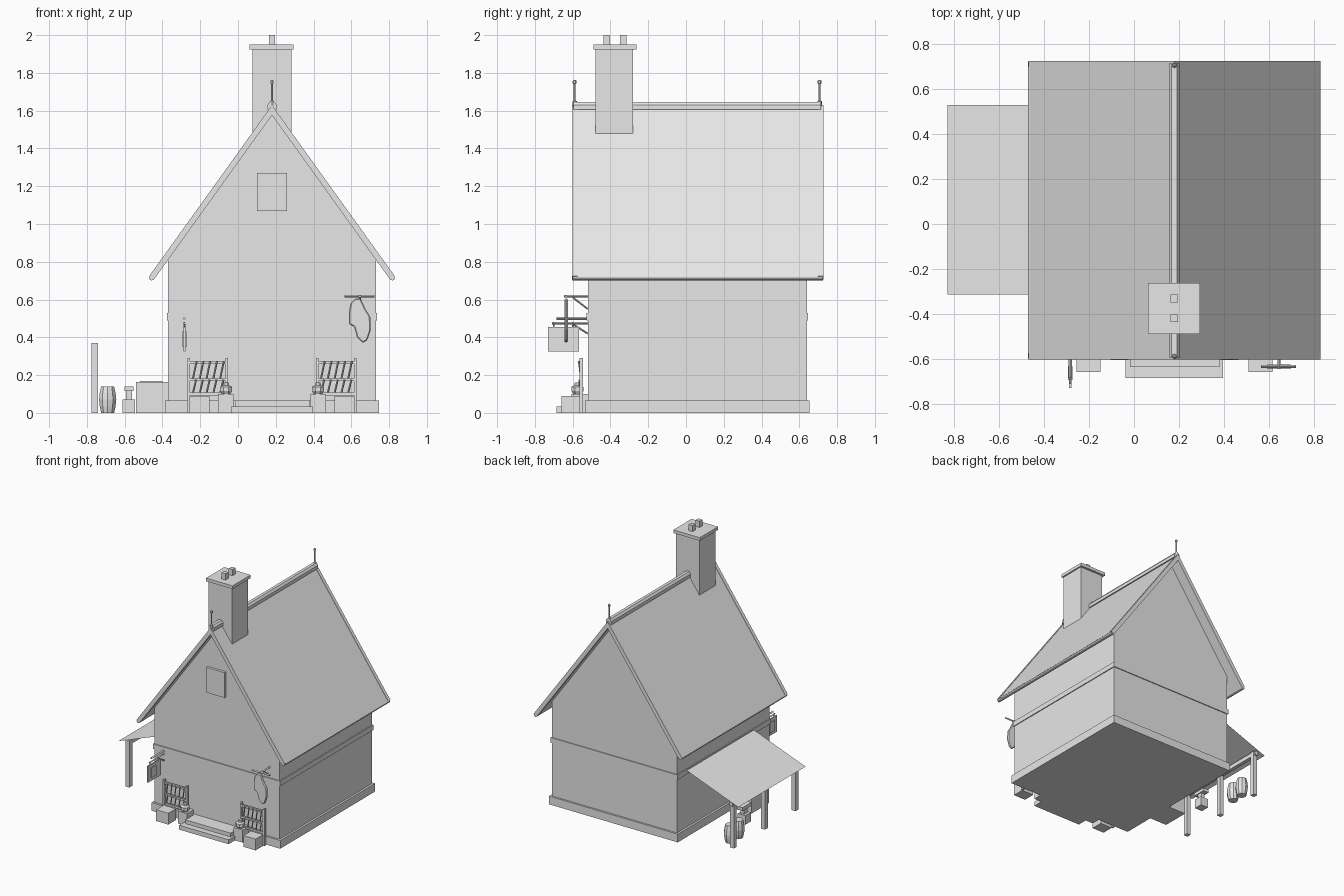
import bpy, bmesh, math
from mathutils import Vector

if "Cube" in bpy.data.objects:
    bpy.data.objects.remove(bpy.data.objects["Cube"])

grey = bpy.data.materials.new("plain_grey")
grey.use_nodes = True
grey.diffuse_color = (0.8, 0.8, 0.8, 1)
grey.node_tree.nodes["Principled BSDF"].inputs["Base Color"].default_value = (0.8, 0.8, 0.8, 1)

CX = 0.18            # house centre line
FRONT, BACK = -0.52, 0.64
HALF = 0.55          # half width of the walls
SLOPE = 1.392        # roof pitch
APEX = 1.625


def finish(name, bm):
    bmesh.ops.recalc_face_normals(bm, faces=bm.faces)
    mesh = bpy.data.meshes.new(name)
    bm.to_mesh(mesh)
    bm.free()
    mesh.materials.append(grey)
    ob = bpy.data.objects.new(name, mesh)
    bpy.context.collection.objects.link(ob)
    return ob


def box(name, x, y, z):
    bm = bmesh.new()
    bmesh.ops.create_cube(bm, size=1)
    for v in bm.verts:
        v.co = [lo + (c + 0.5) * (hi - lo) for c, (lo, hi) in zip(v.co, (x, y, z))]
    return finish(name, bm)


def prism(name, outline, y0, y1):
    """Extrude an xz outline along y."""
    bm = bmesh.new()
    face = bm.faces.new([bm.verts.new((x, y0, z)) for x, z in outline])
    ext = bmesh.ops.extrude_face_region(bm, geom=[face])["geom"]
    bmesh.ops.translate(bm, vec=(0, y1 - y0, 0),
                        verts=[g for g in ext if isinstance(g, bmesh.types.BMVert)])
    return finish(name, bm)


def rod(name, a, b, r, sides=4):
    a, b = Vector(a), Vector(b)
    bm = bmesh.new()
    bmesh.ops.create_cone(bm, cap_ends=True, segments=sides, radius1=r, radius2=r,
                          depth=(b - a).length)
    bmesh.ops.rotate(bm, verts=bm.verts, cent=(0, 0, 0),
                     matrix=Vector((0, 0, 1)).rotation_difference(b - a).to_matrix())
    bmesh.ops.translate(bm, verts=bm.verts, vec=(a + b) / 2)
    return finish(name, bm)


def lathe(name, x, y, profile, sides=8):
    """Spin radius/height pairs about a vertical axis."""
    bm = bmesh.new()
    rings = [[bm.verts.new((x + r * math.cos(t), y + r * math.sin(t), z))
              for t in (2 * math.pi * (i + 0.5) / sides for i in range(sides))]
             for r, z in profile]
    for lo, hi in zip(rings, rings[1:]):
        for i in range(sides):
            j = (i + 1) % sides
            bm.faces.new((lo[i], lo[j], hi[j], hi[i]))
    bm.faces.new(rings[0])
    bm.faces.new(rings[-1])
    return finish(name, bm)


# House body
wall_top = APEX - 0.045 - HALF * SLOPE
prism("walls", [(CX - HALF, 0), (CX + HALF, 0), (CX + HALF, wall_top),
                (CX, APEX - 0.045), (CX - HALF, wall_top)], FRONT, BACK)
box("plinth", (CX - 0.566, CX + 0.566), (FRONT - 0.015, BACK + 0.015), (0, 0.065))
box("wall_band", (CX - HALF - 0.007, CX + HALF + 0.007), (FRONT - 0.007, BACK + 0.007), (0.49, 0.53))
box("attic_shutter", (0.1, 0.26), (FRONT - 0.02, FRONT), (1.07, 1.27))


# Roof
def roof(name, y0, y1, grow=0.0):
    top, low = APEX + grow, APEX - 0.045 - grow
    w, wi = 0.65, 0.625
    prism(name, [(CX - w, top - w * SLOPE), (CX, top), (CX + w, top - w * SLOPE),
                 (CX + wi, low - wi * SLOPE), (CX, low), (CX - wi, low - wi * SLOPE)], y0, y1)


roof("roof_slopes", -0.59, 0.71)
roof("front_bargeboard", -0.603, -0.575, 0.004)
roof("back_bargeboard", 0.7, 0.727, 0.004)
for side, s in (("right", -1), ("left", 1)):
    rod(side + "_eave_trim", (CX + s * 0.637, -0.6, 0.715), (CX + s * 0.637, 0.724, 0.715), 0.014, 8)
prism("ridge_cap", [(CX - 0.024, 1.605), (CX - 0.024, 1.63), (CX - 0.012, 1.647),
                    (CX + 0.012, 1.647), (CX + 0.024, 1.63), (CX + 0.024, 1.605)], -0.595, 0.715)
for end, y in (("front", -0.59), ("back", 0.707)):
    lathe(end + "_finial", CX, y, [(0.012, 1.62), (0.012, 1.65), (0.005, 1.655), (0.005, 1.74),
                                   (0.01, 1.745), (0.01, 1.758), (0.004, 1.763)], 6)

# Chimney
box("chimney_stack", (0.078, 0.284), (-0.48, -0.28), (1.35, 1.93))
box("chimney_cap", (0.062, 0.295), (-0.49, -0.262), (1.925, 1.95))
for i, y in enumerate((-0.42, -0.332)):
    box(f"chimney_pot_{i + 1}", (0.163, 0.197), (y - 0.017, y + 0.017), (1.95, 2.0))

# Door steps
box("lower_step", (-0.037, 0.397), (-0.685, FRONT), (0, 0.035))
box("upper_step", (-0.017, 0.38), (-0.637, FRONT), (0.035, 0.065))

# Railings, planters and lanterns on both sides of the door
for side, s in (("right", -1), ("left", 1)):
    def px(d):
        return CX + s * d

    def span(a, b):
        return tuple(sorted((px(a), px(b))))
    y = -0.555
    for i, d in enumerate((0.24, 0.44)):
        box(f"{side}_railing_post_{i + 1}", span(d - 0.007, d + 0.007), (y - 0.01, y + 0.01), (0, 0.29))
    for i, z in enumerate((0.1, 0.175, 0.265)):
        box(f"{side}_railing_bar_{i + 1}", span(0.235, 0.448), (y - 0.008, y + 0.008), (z - 0.007, z + 0.007))
    for i in range(5):
        d = 0.267 + i * 0.036
        x = px(d)
        rod(f"{side}_upper_spindle_{i + 1}", (x - 0.009, y, 0.175), (x + 0.012, y - 0.012, 0.275), 0.005)
        rod(f"{side}_lower_spindle_{i + 1}", (x - 0.009, y, 0.1), (x + 0.009, y - 0.01, 0.175), 0.005)
    box(side + "_planter", span(0.33, 0.437), (-0.66, -0.565), (0, 0.09))
    box(side + "_lantern_block", span(0.205, 0.285), (-0.605, FRONT), (0, 0.1))
    lathe(side + "_lantern", px(0.243), -0.575,
          [(0.024, 0.1), (0.034, 0.115), (0.034, 0.138), (0.018, 0.146), (0.015, 0.16)])

# Hanging board sign
sx = -0.284
rod("board_sign_arm", (sx, FRONT, 0.5), (sx, -0.685, 0.5), 0.008)
rod("board_sign_lower_arm", (sx, FRONT, 0.474), (sx, -0.71, 0.474), 0.006)
rod("board_sign_brace", (sx, FRONT, 0.42), (sx, -0.6, 0.47), 0.005)
box("board_sign", (sx - 0.005, sx + 0.005), (-0.73, -0.567), (0.325, 0.455))
box("board_sign_emblem", (sx - 0.011, sx + 0.011), (-0.695, -0.632), (0.35, 0.43))
for i, y in enumerate((-0.7, -0.6)):
    rod(f"board_sign_hanger_{i + 1}", (sx, y, 0.45), (sx, y, 0.48), 0.004)

# Hanging hide
rod("hide_bracket", (0.645, FRONT, 0.617), (0.645, -0.645, 0.617), 0.007)
rod("hide_brace", (0.645, FRONT, 0.55), (0.645, -0.6, 0.612), 0.005)
rod("hide_crossbar", (0.565, -0.635, 0.617), (0.722, -0.635, 0.617), 0.007)
hide = prism("hide", [(0.62, 0.605), (0.595, 0.58), (0.587, 0.53), (0.587, 0.47), (0.615, 0.455),
                      (0.63, 0.4), (0.66, 0.37), (0.685, 0.385), (0.703, 0.44), (0.7, 0.51),
                      (0.675, 0.55), (0.65, 0.605)], -0.644, -0.626)
bevel = hide.modifiers.new("soft_edge", "BEVEL")
bevel.width = 0.006

# Lean-to shelter
bm = bmesh.new()
bm.faces.new([bm.verts.new(c) for c in ((-0.83, -0.315, 0.35), (-0.365, -0.315, 0.525),
                                        (-0.365, 0.53, 0.525), (-0.83, 0.53, 0.35))])
finish("shelter_roof", bm)
for i, y in enumerate((-0.285, 0.1, 0.49)):
    box(f"shelter_post_{i + 1}", (-0.776, -0.742), (y - 0.018, y + 0.018), (0, 0.37))
box("shelter_beam", (-0.773, -0.745), (-0.305, 0.52), (0.335, 0.368))

# Workshop goods under the shelter
for i, y in enumerate((0.33, 0.43)):
    lathe(f"barrel_{i + 1}", -0.69, y, [(0.036, 0), (0.044, 0.035), (0.048, 0.07),
                                        (0.044, 0.105), (0.036, 0.14)], 10)
box("anvil_block", (-0.612, -0.545), (0.06, 0.13), (0, 0.072))
box("anvil_waist", (-0.592, -0.56), (0.075, 0.115), (0.072, 0.115))
box("anvil_top", (-0.602, -0.552), (0.04, 0.15), (0.115, 0.14))
box("forge", (-0.54, CX - HALF), (-0.27, -0.05), (0, 0.163))
box("forge_lid", (-0.52, -0.4), (-0.24, -0.08), (0.163, 0.17))
